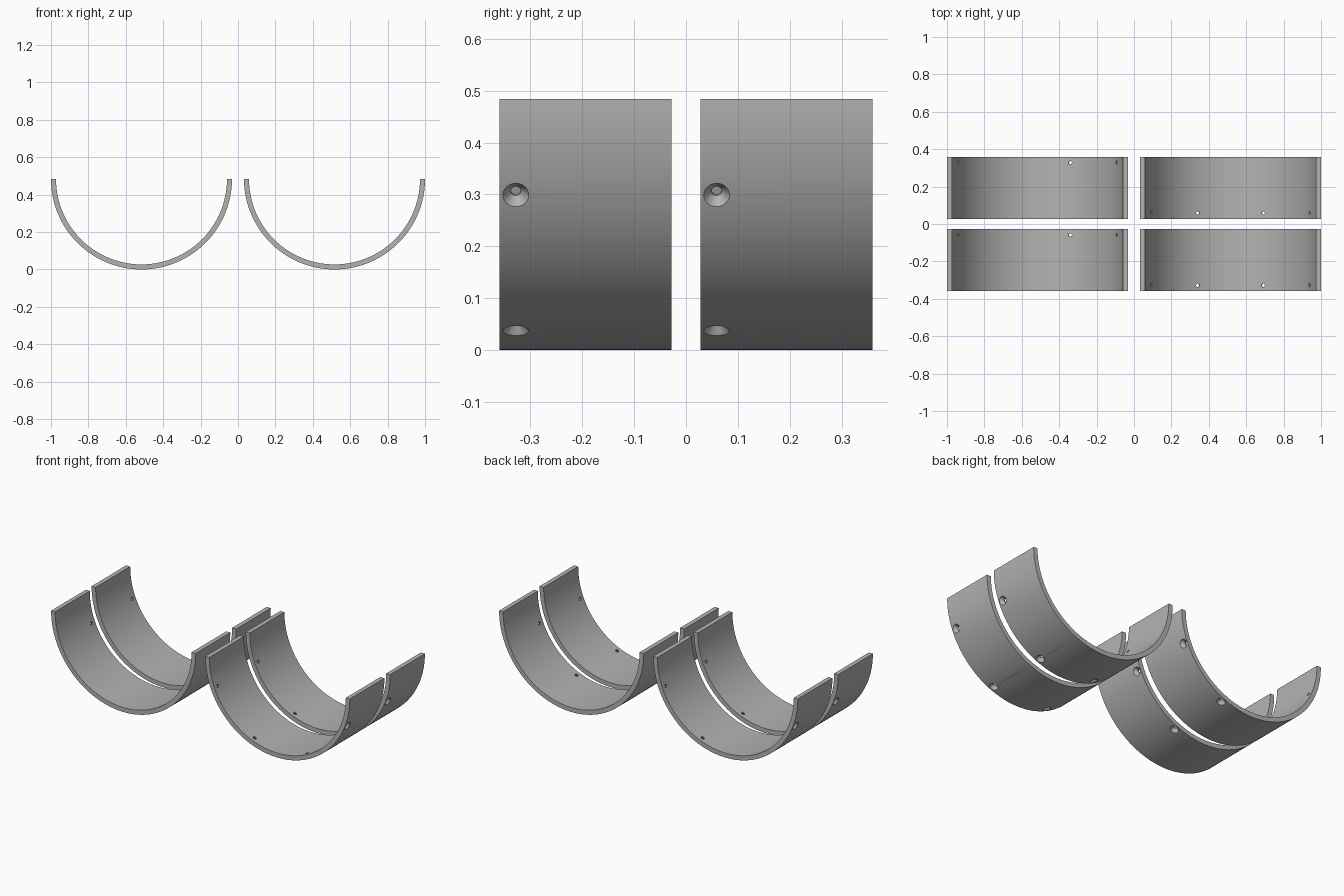
import bpy, bmesh, math
from mathutils import Matrix, Vector

if "Cube" in bpy.data.objects:
    bpy.data.objects.remove(bpy.data.objects["Cube"])

R_OUT, R_IN = 0.484, 0.457      # shell radii
Y_NEAR, Y_FAR = 0.028, 0.359    # band limits either side of the gap
CX = 0.516                      # distance of each cradle axis from the centre
HOLE_INSET = 0.031              # hole distance from the band edge
SEGS = 96

grey = bpy.data.materials.new("plain grey")
grey.diffuse_color = (0.45, 0.45, 0.45, 1)
grey.use_nodes = True
grey.node_tree.nodes["Principled BSDF"].inputs["Base Color"].default_value = grey.diffuse_color


def new_object(name, bm):
    bmesh.ops.recalc_face_normals(bm, faces=bm.faces[:])
    mesh = bpy.data.meshes.new(name)
    bm.to_mesh(mesh)
    bm.free()
    mesh.materials.append(grey)
    obj = bpy.data.objects.new(name, mesh)
    bpy.context.collection.objects.link(obj)
    return obj


def half_shell(name, cx, y0, y1):
    """Half-ring profile extruded along y."""
    bm = bmesh.new()
    pts = []
    for i in range(SEGS + 1):
        pts.append((R_OUT, math.pi * i / SEGS))
    for i in range(SEGS, -1, -1):
        pts.append((R_IN, math.pi * i / SEGS))
    verts = [bm.verts.new((cx + r * math.cos(a), y0, R_OUT - r * math.sin(a))) for r, a in pts]
    face = bm.faces.new(verts)
    ext = bmesh.ops.extrude_face_region(bm, geom=[face])
    moved = [g for g in ext["geom"] if isinstance(g, bmesh.types.BMVert)]
    bmesh.ops.translate(bm, verts=moved, vec=(0, y1 - y0, 0))
    return new_object(name, bm)


def hole_cutter(cx, y, angles):
    """Countersunk screw shapes pointing out from the shell axis."""
    bm = bmesh.new()
    profile = [(R_IN - 0.03, 0.0095), (R_IN + 0.007, 0.0095), (R_OUT, 0.025), (R_OUT + 0.02, 0.0365)]
    n = 24
    for deg in angles:
        a = math.radians(deg)
        out = Vector((math.cos(a), 0, -math.sin(a)))
        side = Vector((0, 1, 0))
        up = out.cross(side)
        base = Vector((cx, y, R_OUT))
        rings = []
        for d, r in profile:
            rings.append([bm.verts.new(base + out * d + (side * math.cos(t) + up * math.sin(t)) * r)
                          for t in (2 * math.pi * k / n for k in range(n))])
        for lo, hi in zip(rings, rings[1:]):
            for k in range(n):
                bm.faces.new((lo[k], lo[(k + 1) % n], hi[(k + 1) % n], hi[k]))
        bm.faces.new(rings[0])
        bm.faces.new(rings[-1])
    return new_object("hole_cutter", bm)


def cradle(name, cx, y0, y1, hole_y, angles):
    shell = half_shell(name, cx, y0, y1)
    cutter = hole_cutter(cx, hole_y, angles)
    mod = shell.modifiers.new("screw holes", 'BOOLEAN')
    mod.operation = 'DIFFERENCE'
    mod.solver = 'EXACT'
    mod.object = cutter
    bpy.ops.object.select_all(action='DESELECT')
    shell.select_set(True)
    bpy.context.view_layer.objects.active = shell
    bpy.ops.object.modifier_apply(modifier=mod.name)
    bpy.data.objects.remove(cutter, do_unlink=True)
    bpy.ops.object.shade_smooth_by_angle(angle=math.radians(25))


# Right cradles have four holes near the front edge, left ones three near the back edge
for label, y0, y1 in (("front", -Y_FAR, -Y_NEAR), ("back", Y_NEAR, Y_FAR)):
    cradle(label + "_right_shell", CX, y0, y1, y0 + HOLE_INSET, (22.5, 67.5, 112.5, 157.5))
    cradle(label + "_left_shell", -CX, y0, y1, y1 - HOLE_INSET, (22.5, 67.5, 157.5))
